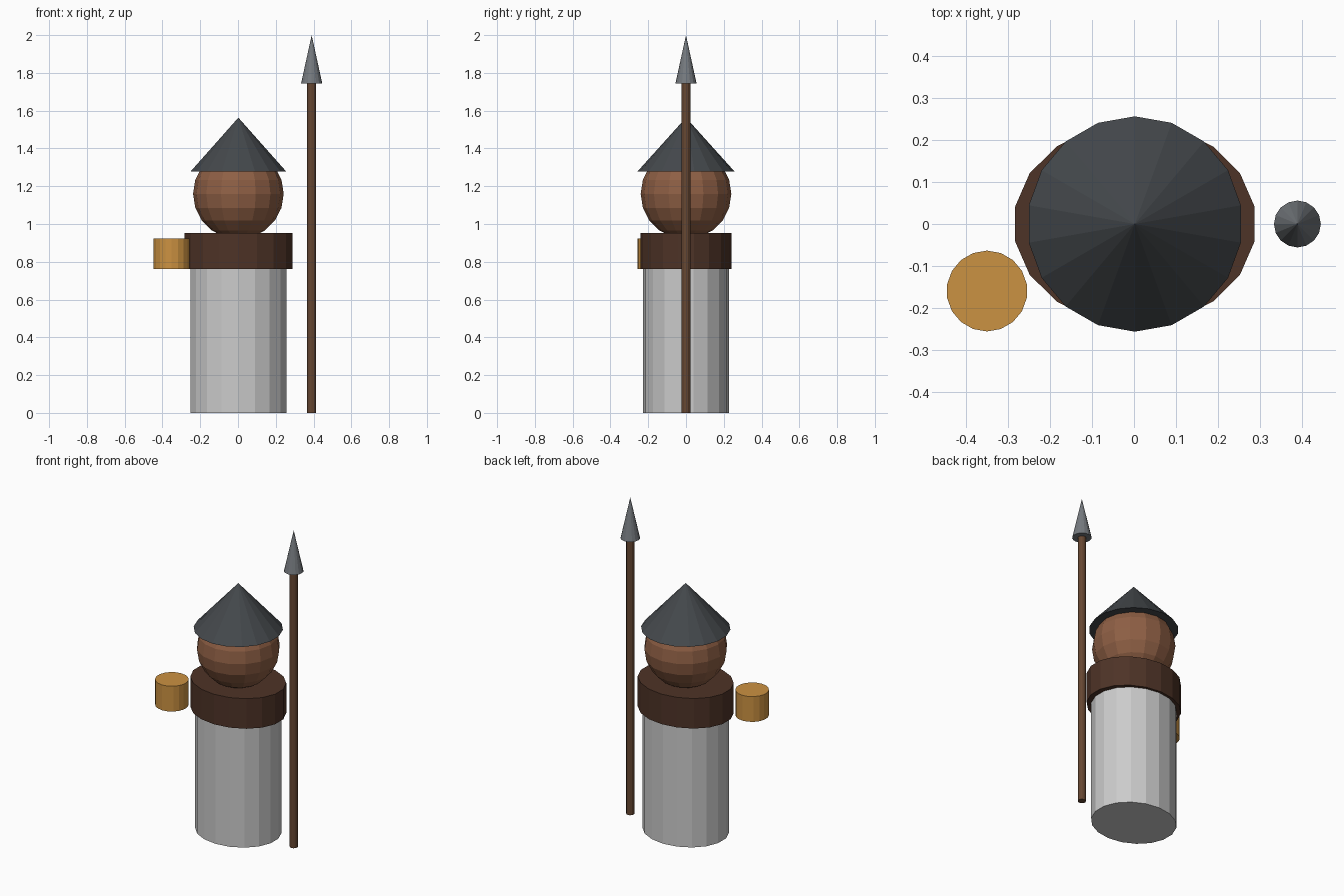
import bpy

if "Cube" in bpy.data.objects:
    bpy.data.objects.remove(bpy.data.objects["Cube"])


def finish(name, color=None):
    ob = bpy.context.object
    ob.name = name
    if color:
        mat = bpy.data.materials.new(name + "_color")
        mat.diffuse_color = (*color, 1)
        mat.use_nodes = True
        mat.node_tree.nodes["Principled BSDF"].inputs["Base Color"].default_value = mat.diffuse_color
        ob.data.materials.append(mat)
    return ob


def prism(name, x, y, z0, z1, rx, ry, sides, color=None, tip=False):
    """Upright elliptical cylinder, or a cone when tip is True."""
    bpy.ops.mesh.primitive_cone_add(vertices=sides, radius1=1, radius2=0 if tip else 1,
                                    depth=z1 - z0, location=(x, y, (z0 + z1) / 2))
    ob = finish(name, color)
    ob.scale = (rx, ry, 1)
    bpy.ops.object.transform_apply(location=False, rotation=False, scale=True)
    return ob


CX = 0.002  # figure axis

# Robe and shoulder collar
prism("body", CX, 0, 0, 0.80, 0.258, 0.227, 18)
prism("collar", CX, 0, 0.762, 0.952, 0.29, 0.242, 18, (0.076, 0.033, 0.020))

# Head
bpy.ops.mesh.primitive_uv_sphere_add(segments=16, ring_count=10, radius=0.24,
                                     location=(CX, 0, 1.16))
finish("head", (0.27, 0.114, 0.058))

# Pointed hat
prism("hat", CX, 0, 1.278, 1.563, 0.257, 0.257, 18, (0.058, 0.065, 0.072), tip=True)

# Spear
prism("spear_shaft", 0.39, 0, 0, 1.76, 0.0235, 0.0235, 12, (0.133, 0.063, 0.032))
prism("spear_tip", 0.39, 0, 1.744, 2.0, 0.056, 0.056, 16, (0.18, 0.195, 0.212), tip=True)

# Lantern
prism("lantern", -0.351, -0.16, 0.762, 0.922, 0.0965, 0.0965, 18, (0.60, 0.287, 0.054))
